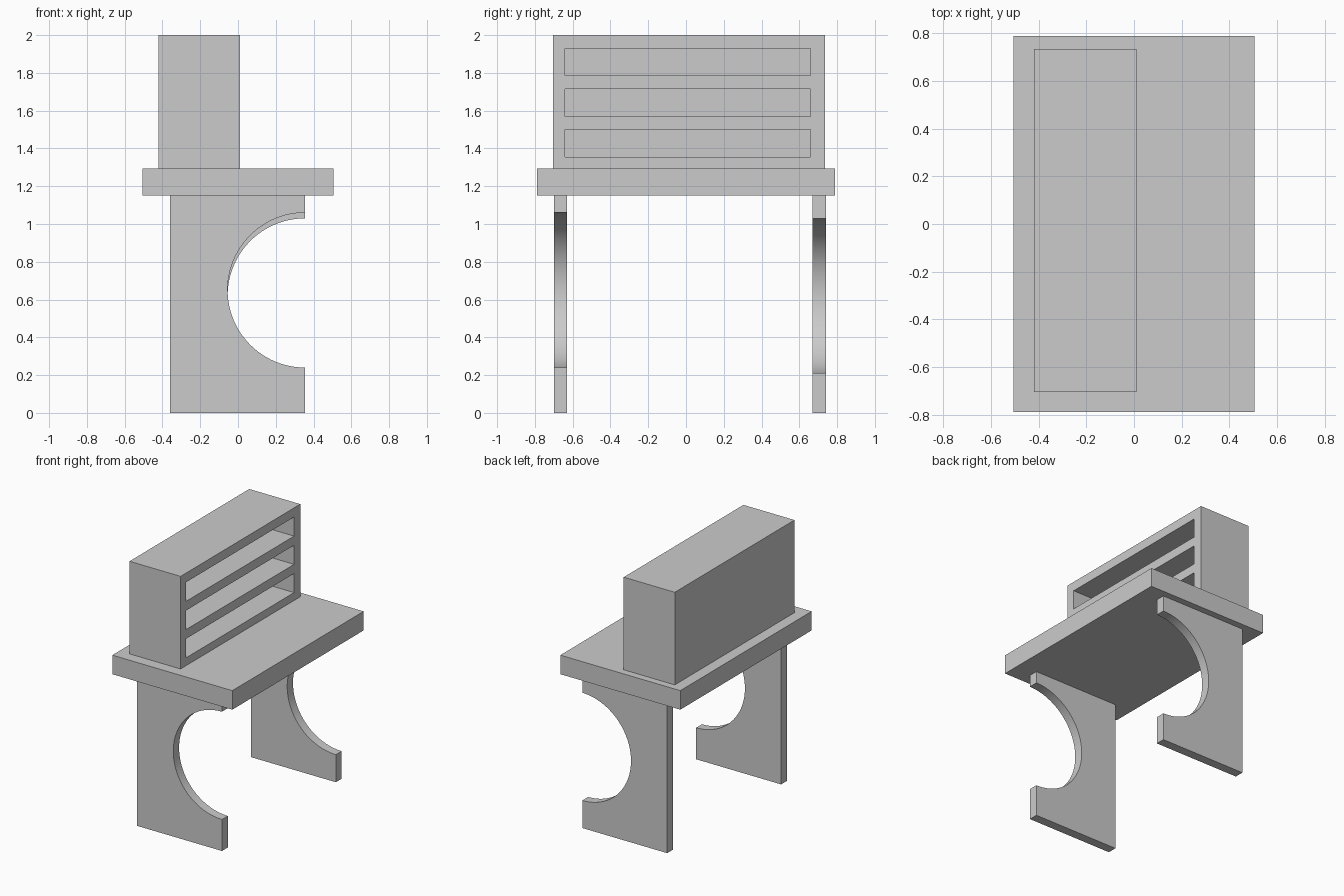
import bpy, bmesh
from math import cos, sin, pi
from mathutils import Vector

cube = bpy.data.objects.get("Cube")
if cube:
    bpy.data.objects.remove(cube, do_unlink=True)

# Single flat grey
GREY = (0.6, 0.6, 0.6, 1)
grey = bpy.data.materials.new("plain grey")
grey.use_nodes = True
grey.diffuse_color = GREY
grey.node_tree.nodes["Principled BSDF"].inputs["Base Color"].default_value = GREY


def add_object(name, bm):
    bmesh.ops.recalc_face_normals(bm, faces=bm.faces[:])
    mesh = bpy.data.meshes.new(name)
    bm.to_mesh(mesh)
    bm.free()
    mesh.materials.append(grey)
    obj = bpy.data.objects.new(name, mesh)
    bpy.context.collection.objects.link(obj)
    return obj


def box(name, low, high):
    low, high = Vector(low), Vector(high)
    bm = bmesh.new()
    bmesh.ops.create_cube(bm, size=1)
    bmesh.ops.scale(bm, vec=high - low, verts=bm.verts)
    bmesh.ops.translate(bm, vec=(low + high) / 2, verts=bm.verts)
    return add_object(name, bm)


def leg(name, y, arc_z, left=-0.36, right=0.355, top=1.15, radius=0.41, steps=48):
    """Upright panel with a half-round bite out of its +x edge."""
    outline = [(left, 0), (right, 0)]
    for i in range(steps + 1):
        a = pi * i / steps
        outline.append((right - radius * sin(a), arc_z - radius * cos(a)))
    outline += [(right, top), (left, top)]
    bm = bmesh.new()
    face = bm.faces.new([bm.verts.new((x, y, z)) for x, z in outline])
    side = bmesh.ops.extrude_face_region(bm, geom=[face])["geom"]
    bmesh.ops.translate(bm, vec=(0, 0.07, 0),
                        verts=[v for v in side if isinstance(v, bmesh.types.BMVert)])
    obj = add_object(name, bm)
    bpy.ops.object.select_all(action="DESELECT")
    bpy.context.view_layer.objects.active = obj
    obj.select_set(True)
    bpy.ops.object.shade_smooth_by_angle()


# Legs and worktop
leg("front_leg", -0.70, 0.65)
leg("back_leg", 0.67, 0.62)
box("desk_top", (-0.505, -0.79, 1.15), (0.505, 0.79, 1.295))

# Cabinet with three long open slots facing +x
cabinet = box("shelf_cabinet", (-0.42, -0.705, 1.295), (0.01, 0.735, 2))
for i in range(3):
    z = 1.355 + 0.215 * i
    cutter = box("slot_cutter", (-0.36, -0.64, z), (0.1, 0.66, z + 0.145))
    cutter.hide_render = True
    cut = cabinet.modifiers.new("slot", "BOOLEAN")
    cut.operation = "DIFFERENCE"
    cut.solver = "EXACT"
    cut.object = cutter
    bpy.context.view_layer.objects.active = cabinet
    bpy.ops.object.modifier_apply(modifier=cut.name)
    bpy.data.objects.remove(cutter, do_unlink=True)
